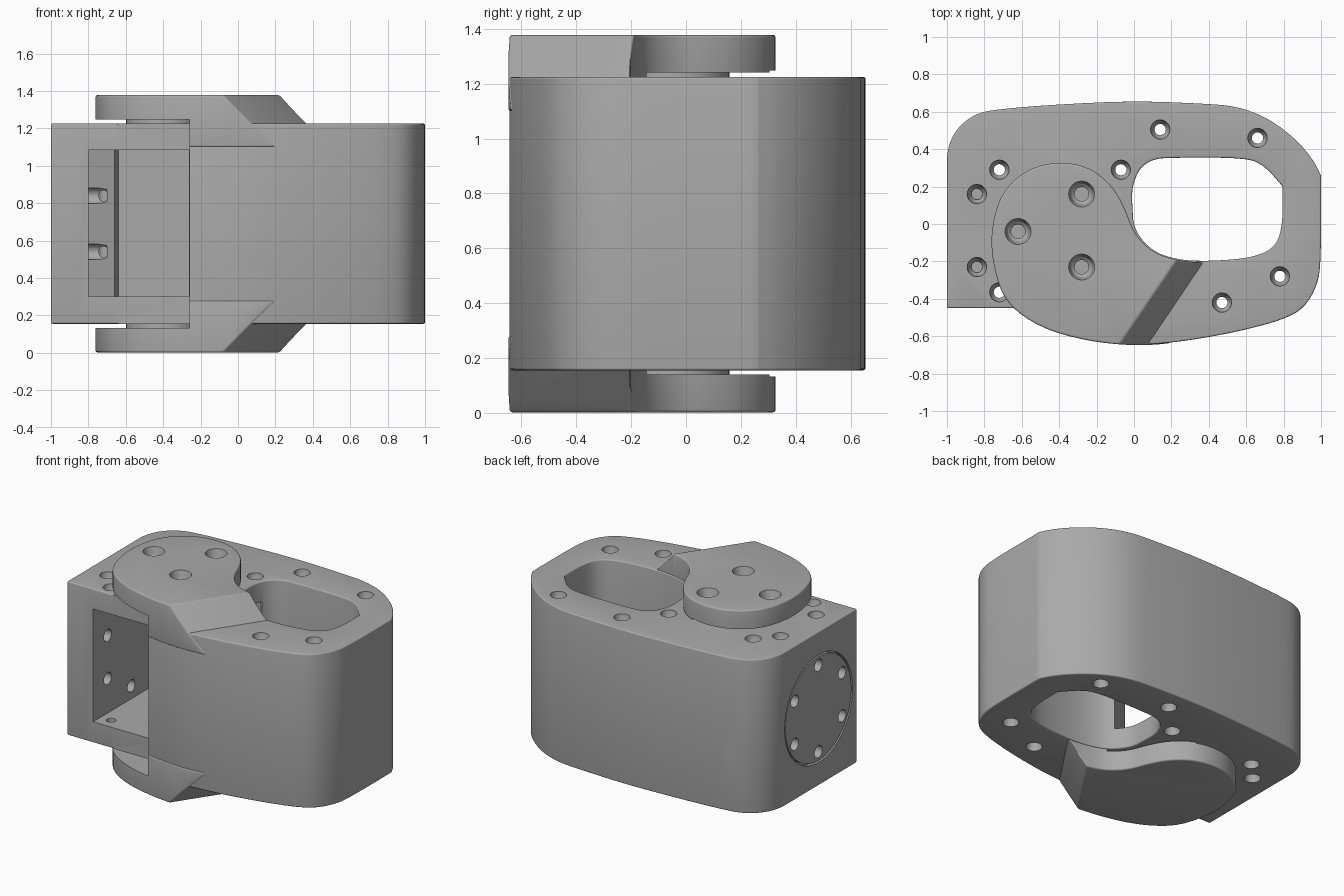
import bpy, bmesh, math
from mathutils import Vector, Matrix

old = bpy.data.objects.get("Cube")
if old:
    bpy.data.objects.remove(old, do_unlink=True)

MID = 0.69  # height of the mirror plane between top and bottom

grey = bpy.data.materials.new("satin grey")
grey.use_nodes = True
COLOUR = (0.4, 0.4, 0.4, 1)
grey.diffuse_color = COLOUR
grey.node_tree.nodes["Principled BSDF"].inputs["Base Color"].default_value = COLOUR


def finish(name, bm):
    bmesh.ops.recalc_face_normals(bm, faces=bm.faces)
    mesh = bpy.data.meshes.new(name)
    bm.to_mesh(mesh)
    bm.free()
    mesh.materials.append(grey)
    obj = bpy.data.objects.new(name, mesh)
    bpy.context.collection.objects.link(obj)
    return obj


def smooth(points, rounds=2):
    """Corner cutting; a point given twice stays sharp."""
    pts = [Vector(p) for p in points]
    for _ in range(rounds):
        new = []
        for a, b in zip(pts, pts[1:] + pts[:1]):
            new += [a.lerp(b, 0.25), a.lerp(b, 0.75)]
        pts = new
    return [p for i, p in enumerate(pts) if (p - pts[i - 1]).length > 1e-4]


def prism_mesh(points, z0, z1):
    bm = bmesh.new()
    face = bm.faces.new([bm.verts.new((p[0], p[1], z0)) for p in points])
    out = bmesh.ops.extrude_face_region(bm, geom=[face])["geom"]
    bmesh.ops.translate(bm, vec=(0, 0, z1 - z0),
                        verts=[v for v in out if isinstance(v, bmesh.types.BMVert)])
    return bm


def prism(name, points, z0, z1):
    return finish(name, prism_mesh(points, z0, z1))


def block(x0, x1, y0, y1, z0, z1):
    return prism("cutter", [(x0, y0), (x1, y0), (x1, y1), (x0, y1)], z0, z1)


def lathe(name, profile, matrix, sides=24):
    """Solid of revolution from (radius, height) pairs."""
    bm = bmesh.new()
    rings = [[bm.verts.new((r * math.cos(math.tau * i / sides),
                            r * math.sin(math.tau * i / sides), z))
              for i in range(sides)] for r, z in profile]
    for low, high in zip(rings, rings[1:]):
        for i in range(sides):
            j = (i + 1) % sides
            bm.faces.new((low[i], low[j], high[j], high[i]))
    bm.faces.new(rings[0])
    bm.faces.new(rings[-1])
    bm.transform(matrix)
    return finish(name, bm)


def apply(obj, mod):
    bpy.context.view_layer.objects.active = obj
    bpy.ops.object.modifier_apply(modifier=mod.name)


def bevel(obj, width):
    mod = obj.modifiers.new("round", "BEVEL")
    mod.width, mod.segments = width, 4
    mod.limit_method, mod.angle_limit = "ANGLE", math.radians(38)
    apply(obj, mod)


def cut(obj, *cutters, keep=False):
    for c in cutters:
        mod = obj.modifiers.new("cut", "BOOLEAN")
        mod.operation, mod.solver, mod.object = "DIFFERENCE", "EXACT", c
        apply(obj, mod)
        if not keep:
            bpy.data.objects.remove(c, do_unlink=True)


def shade(obj):
    bpy.ops.object.select_all(action="DESELECT")
    obj.select_set(True)
    bpy.context.view_layer.objects.active = obj
    bpy.ops.object.shade_smooth_by_angle(angle=math.radians(32))


# Main housing with the grip opening
body_outline = smooth([
    (-1, -.45), (-1, -.45), (-.65, -.45), (-.65, -.45), (-.5, -.55), (-.26, -.62),
    (0, -.648), (.2, -.635), (.4, -.605), (.6, -.565), (.8, -.51), (.91, -.45),
    (.98, -.33), (1, -.2), (1, .26), (1, .26), (.96, .34), (.87, .45), (.72, .565),
    (.55, .63), (.35, .645), (0, .658), (-.4, .64), (-.72, .615), (-.85, .59),
    (-.95, .51), (-1, .4), (-1, .26)])
grip_outline = smooth([
    (.18, .355), (.6, .355), (.7, .31), (.795, .2), (.795, .2), (.795, 0), (.76, -.12),
    (.64, -.18), (.4, -.2), (.22, -.19), (.09, -.14), (0, -.03), (-.01, .1),
    (-.01, .2), (.03, .3), (.1, .345)])
body = prism("main_housing", body_outline, .155, 1.225)
cut(body, prism("cutter", grip_outline, -.2, 1.6))
bevel(body, .04)

# Step at the front, actuator bay and bearing bores
cut(body, block(-.66, -.26, -.9, -.45, 0, 1.5))
bay = [(-.8, -.5), (-.262, -.5), (-.262, -.4), (.1, -.08), (.1, .25), (0, .25),
       (-.12, .42), (-.64, .42), (-.66, .27), (-.8, .22)]
cut(body, prism("cutter", bay, .3, 1.085))
cut(body, lathe("cutter", [(.2, .1), (.2, 1.3)], Matrix.Translation((-.4, -.04, 0)), 48))

# Countersunk holes in both end faces of the housing
through = [(-.72, .29), (-.72, -.365), (-.07, .29), (.14, .505), (.66, .46),
           (.78, -.28), (.47, -.42)]
blind = [(-.84, .16), (-.84, -.23)]
for x, y in through + blind:
    depth = .7 if (x, y) in through else .1
    for side in (1, -1):
        flip = Matrix.Translation((x, y, MID)) @ Matrix.Diagonal((1, 1, side, 1))
        top = .535
        cut(body, lathe("cutter", [(.03, top - min(depth, .545)), (.03, top - .07),
                                   (.045, top - .05), (.055, top + .02)], flip, 20))

# Slot through the rear corner
slot = smooth([(-.05, -.12), (.05, -.12), (.05, .12), (-.05, .12)], 3)
bm = prism_mesh(slot, -.12, .1)
bm.transform(Matrix.Translation((-.75, .58, .68)) @ Matrix.Rotation(math.radians(25), 4, "Z")
             @ Matrix.Rotation(math.radians(90), 4, "X"))
cut(body, finish("cutter", bm))

# Round side plate set in a thin groove, with a ring of six holes
side_pose = Matrix.Translation((-1, -.03, MID)) @ Matrix.Rotation(math.radians(-90), 4, "Y")
cut(body, lathe("cutter", [(.374, -.03), (.374, .1)], side_pose, 64))
plate = lathe("side_plate", [(.362, -.04), (.362, -.002)], side_pose, 64)
for k in range(6):
    a = k * math.tau / 6
    pose = side_pose @ Matrix.Translation((.3 * math.cos(a), .3 * math.sin(a), 0))
    hole = lathe("cutter", [(.042, -.3), (.042, .1)], pose, 20)
    cut(plate, hole, keep=True)
    cut(body, hole)
shade(body)
shade(plate)

# Pivot arms above and below, each with a ramp down to the housing
arm_outline = smooth([
    (-.768, -.04), (-.75, -.25), (-.68, -.43), (-.5, -.555), (-.26, -.625), (0, -.652),
    (.2, -.639), (.42, -.6), (.42, -.6), (.42, -.205), (.42, -.205), (.25, -.2),
    (.1, -.155), (0, -.05), (-.05, .09), (-.12, .21), (-.24, .305), (-.4, .335),
    (-.57, .295), (-.71, .17)])
for name, side in (("upper_arm", 1), ("lower_arm", -1)):
    bm = prism_mesh(arm_outline, 1.1, 1.378)
    ramp = Vector((.27, .4, 0)).cross(Vector((.15, 0, -.15)))
    if ramp.z < 0:
        ramp.negate()
    res = bmesh.ops.bisect_plane(bm, geom=bm.verts[:] + bm.edges[:] + bm.faces[:],
                                 plane_co=(.22, -.2, 1.378), plane_no=ramp, clear_outer=True)
    rim = [e for e in res["geom_cut"] if isinstance(e, bmesh.types.BMEdge)]
    bmesh.ops.edgeloop_fill(bm, edges=rim)
    arm = finish(name, bm)
    bevel(arm, .035)
    # Clearance gap under the free end
    cut(arm, block(-1, -.26, -1, 1, 1, 1.248), block(-.3, .1, -.17, 1, 1, 1.24))
    if side == 1:
        for x, y in ((-.28, .16), (-.62, -.04), (-.28, -.23)):
            cut(arm, lathe("cutter", [(.038, 1.26), (.038, 1.31), (.055, 1.325), (.073, 1.39)],
                           Matrix.Translation((x, y, 0))))
    mirror = Matrix.Translation((0, 0, MID)) @ Matrix.Diagonal((1, 1, side, 1)) \
        @ Matrix.Translation((0, 0, -MID))
    arm.data.transform(mirror)
    if side == -1:
        arm.data.flip_normals()
    shade(arm)
    # Bearing disc between arm and housing
    shade(lathe(name + "_bearing", [(.198, 1.13), (.198, 1.255)],
                mirror @ Matrix.Translation((-.4, -.04, 0)), 48))
